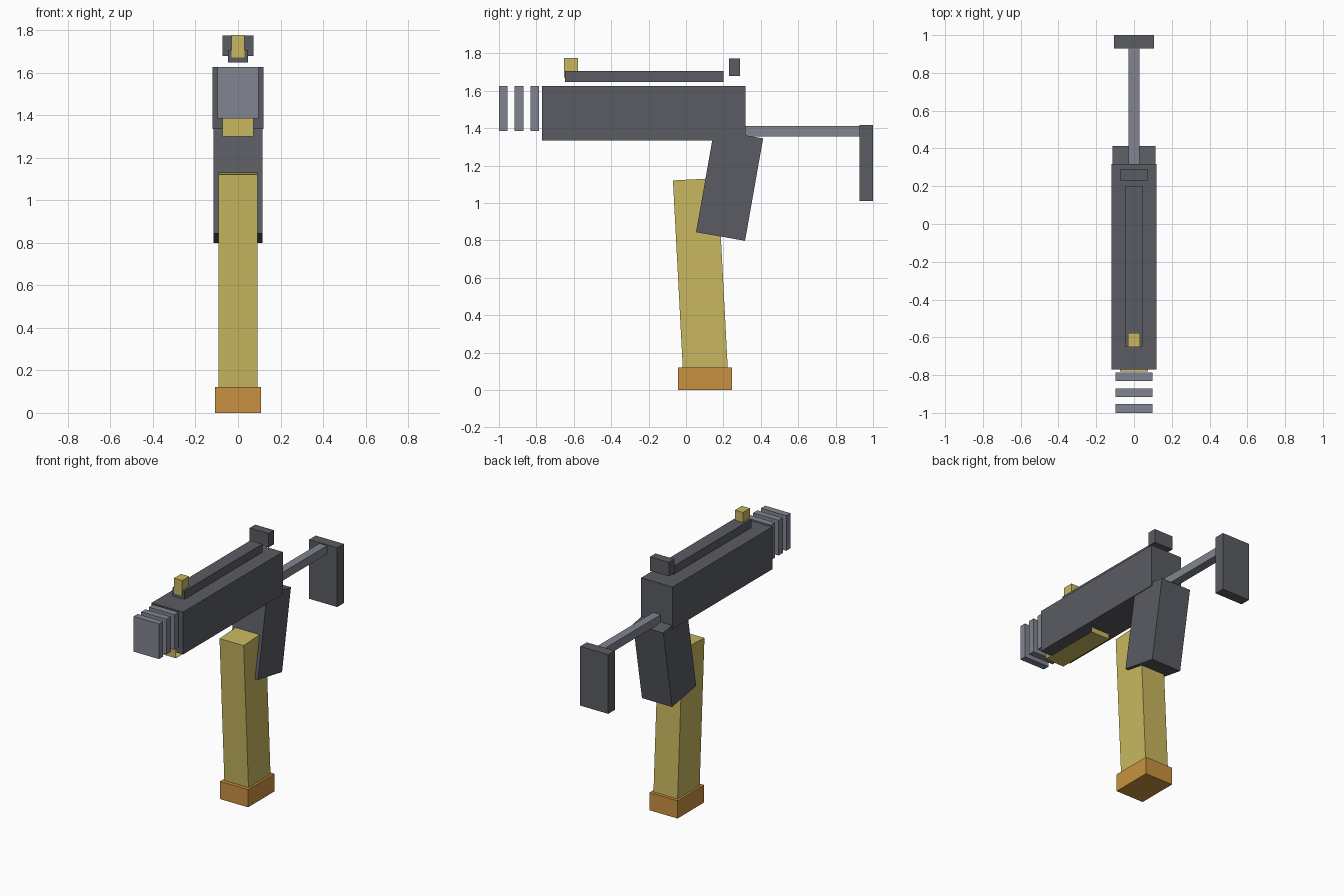
import bpy, bmesh, math
from mathutils import Matrix

if "Cube" in bpy.data.objects:
    bpy.data.objects.remove(bpy.data.objects["Cube"])


def material(name, rgb):
    m = bpy.data.materials.new(name)
    m.diffuse_color = (*rgb, 1)
    m.use_nodes = True
    m.node_tree.nodes["Principled BSDF"].inputs["Base Color"].default_value = m.diffuse_color
    return m


DARK = material("dark grey", (0.102, 0.107, 0.124))
LIGHT = material("light grey", (0.225, 0.233, 0.28))
YELLOW = material("brass yellow", (0.578, 0.474, 0.115))
ORANGE = material("orange", (0.578, 0.284, 0.052))


def block(name, half_x, y, z, mat, tilt=0, open_dirs=()):
    """Box centred on x = 0, tilted about x; faces along open_dirs axes are left out."""
    bm = bmesh.new()
    bmesh.ops.create_cube(bm, size=1)
    bm.normal_update()
    gone = [f for f in bm.faces if any(f.normal.dot(d) > 0.9 for d in open_dirs)]
    bmesh.ops.delete(bm, geom=gone, context='FACES')
    scale = Matrix.Diagonal((2 * half_x, y[1] - y[0], z[1] - z[0], 1))
    bm.transform(Matrix.Rotation(math.radians(tilt), 4, 'X') @ scale)
    me = bpy.data.meshes.new(name)
    bm.to_mesh(me)
    bm.free()
    me.materials.append(mat)
    ob = bpy.data.objects.new(name, me)
    ob.location = (0, sum(y) / 2, sum(z) / 2)
    bpy.context.collection.objects.link(ob)
    return ob


# Main housing, top rail and sights
block("receiver", 0.12, (-0.77, 0.317), (1.335, 1.627), DARK)
block("top_rail", 0.046, (-0.648, 0.20), (1.647, 1.706), DARK)
block("front_sight", 0.031, (-0.652, -0.577), (1.67, 1.776), YELLOW)
block("rear_sight", 0.072, (0.23, 0.29), (1.678, 1.774), DARK)

# Spaced muzzle plates
for i in range(3):
    y0 = -1 + i * 0.084
    block(f"muzzle_plate_{i + 1}", 0.097, (y0, y0 + 0.046), (1.385, 1.627), LIGHT)

# Open-sided tray under the front
block("under_tray", 0.073, (-0.78, -0.33), (1.30, 1.40), YELLOW,
      open_dirs=((1, 0, 0), (-1, 0, 0), (0, 0, 1)))

# Slanted grip
block("grip", 0.115, (0.1, 0.366), (0.817, 1.373), DARK, tilt=-10)

# Long magazine with base
block("magazine", 0.092, (-0.042, 0.198), (0.06, 1.128), YELLOW, tilt=3)
block("magazine_base", 0.107, (-0.043, 0.245), (0, 0.122), ORANGE)

# Rear stock
block("stock_rod", 0.029, (0.30, 0.935), (1.355, 1.412), LIGHT)
block("stock_plate", 0.107, (0.928, 1.0), (1.01, 1.418), DARK)
